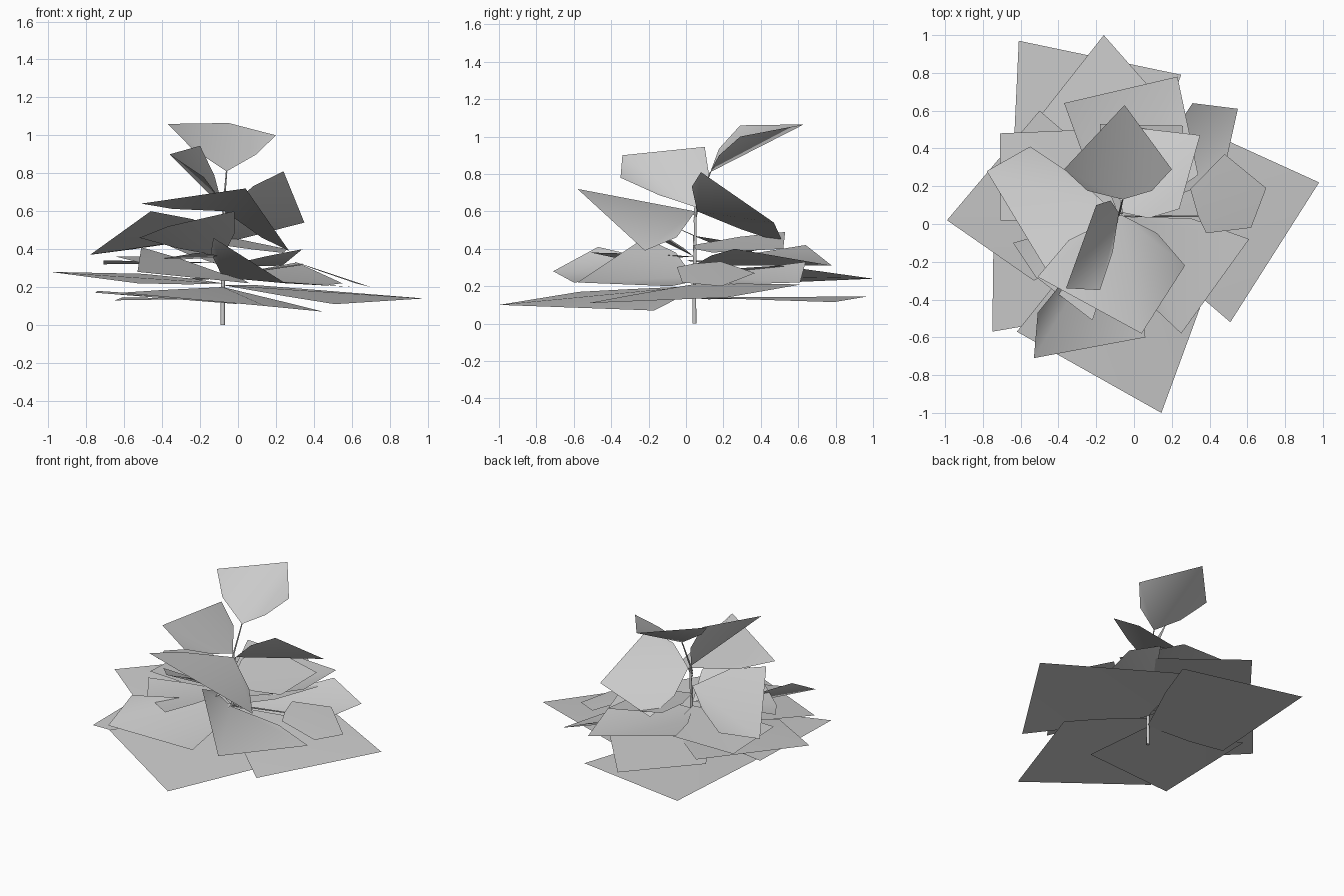
import bpy, bmesh
from mathutils import Vector as V

SX, SY = -0.08, 0.045   # stem position


def tube(name, pts, r0, r1):
    """Tapered tube along a path."""
    cu = bpy.data.curves.new(name, 'CURVE')
    cu.dimensions = '3D'
    cu.bevel_depth = 1.0
    cu.bevel_resolution = 1
    cu.use_fill_caps = True
    sp = cu.splines.new('POLY')
    sp.points.add(len(pts) - 1)
    for i, p in enumerate(pts):
        sp.points[i].co = (*p, 1)
        sp.points[i].radius = r0 + (r1 - r0) * i / (len(pts) - 1)
    ob = bpy.data.objects.new(name, cu)
    bpy.context.collection.objects.link(ob)


def leaf(name, base, tip, left, right, bulge=0.1):
    """Leaf sheet folded along its midrib, with shoulders near the base."""
    b, t, l, r = V(base), V(tip), V(left), V(right)
    sl = b + (l - b) * 0.6 - (t - b) * bulge
    sr = b + (r - b) * 0.6 - (t - b) * bulge
    bm = bmesh.new()
    vb, vsl, vl, vt, vr, vsr = [bm.verts.new(p) for p in (b, sl, l, t, r, sr)]
    for tri in ((vb, vsl, vl), (vb, vl, vt), (vb, vt, vr), (vb, vr, vsr)):
        bm.faces.new(tri).smooth = True
    bm.normal_update()
    if sum(f.normal.z * f.calc_area() for f in bm.faces) < 0:
        bmesh.ops.reverse_faces(bm, faces=bm.faces)
    me = bpy.data.meshes.new(name)
    bm.to_mesh(me)
    bm.free()
    bpy.context.collection.objects.link(bpy.data.objects.new(name, me))
    # stalk joining the leaf to the stem
    tube(name + "_stalk", [(SX, SY, max(0.05, b.z - 0.06 if b.z < 0.7 else 0.58)), b], 0.006, 0.004)


# stem
tube("stem", [(SX, SY, 0), (SX, SY, 0.2), (-0.075, 0.05, 0.4), (-0.07, 0.05, 0.62)], 0.012, 0.007)

# bottom leaves, nearly flat and straight-edged
B = (-0.08, 0.04)
leaf("bottom_front_leaf", (*B, 0.20), (0.145, -1.0, 0.10), (0.45, -0.17, 0.07), (-0.62, -0.57, 0.17), 0.02)
leaf("bottom_right_leaf", (*B, 0.21), (0.98, 0.22, 0.14), (0.10, 0.62, 0.21), (0.51, -0.52, 0.11), 0.02)
leaf("bottom_back_leaf", (*B, 0.14), (-0.61, 0.97, 0.145), (-0.65, 0.12, 0.13), (0.25, 0.79, 0.115), 0.02)
leaf("bottom_left_leaf", (*B, 0.135), (-0.75, -0.57, 0.17), (-0.74, 0.22, 0.18), (0.0, -0.44, 0.11), 0.0)

# lower leaves
leaf("lower_left_leaf", (*B, 0.22), (-0.99, 0.02, 0.28), (-0.53, -0.30, 0.22), (-0.50, 0.60, 0.27))
leaf("lower_back_leaf", (*B, 0.26), (-0.16, 1.0, 0.24), (-0.53, 0.53, 0.22), (0.28, 0.50, 0.31))
leaf("lower_right_front_leaf", (*B, 0.25), (0.25, -0.58, 0.22), (-0.13, -0.22, 0.46), (0.61, -0.08, 0.20))
leaf("lower_right_back_leaf", (*B, 0.25), (0.55, 0.61, 0.22), (0.31, 0.64, 0.33), (0.47, 0.25, 0.21), 0.02)
leaf("lower_front_leaf", (*B, 0.27), (-0.53, -0.71, 0.28), (-0.51, -0.47, 0.41), (0.06, -0.60, 0.22), 0.05)
leaf("lower_small_right_leaf", (0.34, 0.04, 0.32), (0.70, 0.19, 0.20), (0.48, 0.37, 0.27), (0.62, -0.02, 0.22), 0.35)

# middle leaves
leaf("middle_left_back_leaf", (*B, 0.33), (-0.71, 0.48, 0.32), (-0.71, 0.02, 0.34), (-0.23, 0.50, 0.33), 0.05)
leaf("middle_back_leaf", (*B, 0.31), (0.23, 0.78, 0.31), (-0.37, 0.64, 0.42), (0.34, 0.26, 0.40), 0.05)
leaf("middle_small_left_leaf", (*B, 0.36), (-0.52, -0.28, 0.33), (-0.64, -0.10, 0.36), (-0.22, -0.51, 0.38), 0.05)
leaf("middle_left_leaf", (*B, 0.47), (-0.78, 0.28, 0.37), (-0.46, -0.25, 0.60), (-0.55, 0.41, 0.40))
leaf("middle_front_leaf", (*B, 0.36), (-0.37, -0.28, 0.52), (-0.02, -0.34, 0.60), (-0.52, -0.10, 0.46))
leaf("middle_back_right_leaf", (*B, 0.42), (0.26, 0.52, 0.40), (-0.18, 0.53, 0.49), (0.24, 0.14, 0.38))

# upper leaves
leaf("upper_front_leaf", (-0.07, 0.05, 0.60), (0.04, -0.58, 0.72), (-0.51, -0.28, 0.64), (0.27, -0.22, 0.39))
leaf("upper_right_leaf", (-0.06, 0.06, 0.60), (0.35, 0.47, 0.54), (0.24, 0.08, 0.81), (-0.08, 0.52, 0.43))
leaf("upper_left_leaf", (-0.08, 0.06, 0.62), (-0.36, -0.34, 0.90), (-0.20, 0.10, 0.945), (-0.18, -0.35, 0.78))
leaf("top_leaf", (-0.06, 0.13, 0.81), (-0.05, 0.63, 1.065), (-0.37, 0.29, 1.06), (0.20, 0.29, 1.0))
